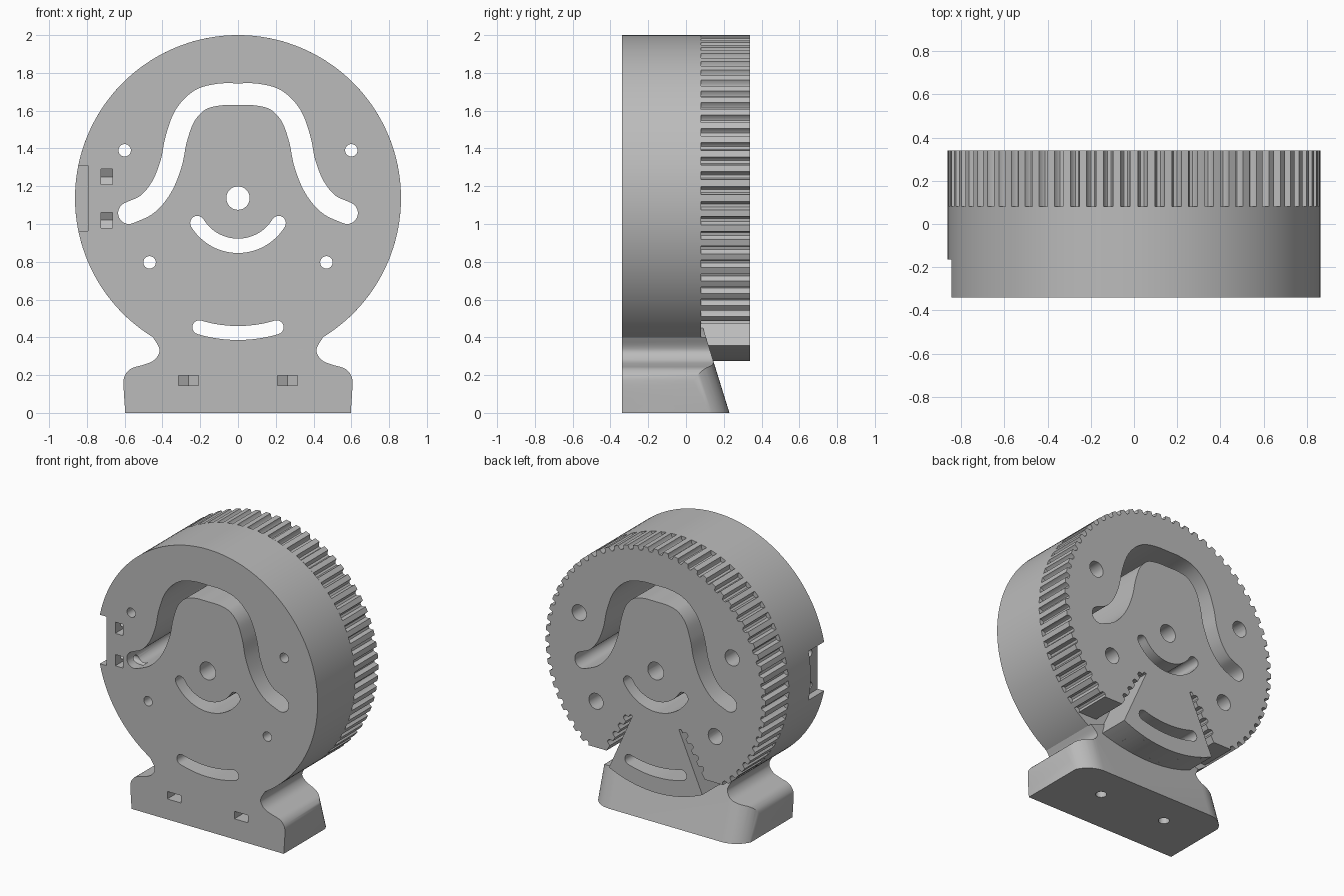
import bpy, bmesh, math
from math import sin, cos, pi
from mathutils import Vector

if "Cube" in bpy.data.objects:
    bpy.data.objects.remove(bpy.data.objects["Cube"])

R, CZ = 0.863, 1.137          # wheel radius and axle height
FRONT, MID, BACK = -0.34, 0.08, 0.34

grey = bpy.data.materials.new("plain_grey")
grey.use_nodes = True
grey.diffuse_color = (0.5, 0.5, 0.5, 1)
grey.node_tree.nodes["Principled BSDF"].inputs["Base Color"].default_value = (0.5, 0.5, 0.5, 1)

AXES = {"y": lambda u, v, w: (u, w, v),
        "z": lambda u, v, w: (u, v, w),
        "x": lambda u, v, w: (w, v, u)}


def prism(name, pts, lo, hi, axis="y", skew=0.0):
    """Extrude a closed outline along an axis; skew slides the far cap in v."""
    bm = bmesh.new()
    put = AXES[axis]
    a = [bm.verts.new(put(u, v, lo)) for u, v in pts]
    b = [bm.verts.new(put(u, v + skew, hi)) for u, v in pts]
    bm.faces.new(a)
    bm.faces.new(b)
    for i in range(len(pts)):
        j = (i + 1) % len(pts)
        bm.faces.new((a[i], a[j], b[j], b[i]))
    bmesh.ops.recalc_face_normals(bm, faces=bm.faces)
    me = bpy.data.meshes.new(name)
    bm.to_mesh(me)
    bm.free()
    me.materials.append(grey)
    ob = bpy.data.objects.new(name, me)
    bpy.context.collection.objects.link(ob)
    return ob


def boolean(ob, tool, op="DIFFERENCE", keep=False):
    mod = ob.modifiers.new("bool", "BOOLEAN")
    mod.operation, mod.solver, mod.object = op, "EXACT", tool
    bpy.context.view_layer.objects.active = ob
    bpy.ops.object.modifier_apply(modifier=mod.name)
    if not keep:
        bpy.data.objects.remove(tool)


def circle(cu, cv, r, n=32):
    return [(cu + r * cos(2 * pi * i / n), cv + r * sin(2 * pi * i / n)) for i in range(n)]


def band(path, r):
    """Outline of a round-ended slot around a centre path."""
    p = [Vector(q) for q in path]
    tang = [(p[min(i + 1, len(p) - 1)] - p[max(i - 1, 0)]).normalized() for i in range(len(p))]
    side = [Vector((-t.y, t.x)) * r for t in tang]

    def cap(c, s, t):
        return [c + s * cos(k * pi / 10) + t * r * sin(k * pi / 10) for k in range(1, 10)]
    out = [c + s for c, s in zip(p, side)] + cap(p[-1], side[-1], tang[-1])
    out += [c - s for c, s in zip(p[::-1], side[::-1])] + cap(p[0], -side[0], -tang[0])
    return [tuple(q) for q in out]


def spline(keys, steps=6):
    """Smooth curve through key points."""
    k = [Vector(q) for q in keys]
    k = [2 * k[0] - k[1]] + k + [2 * k[-1] - k[-2]]
    out = []
    for a, b, c, d in zip(k, k[1:], k[2:], k[3:]):
        for s in range(steps):
            t = s / steps
            out.append(0.5 * (2 * b + (c - a) * t + (2 * a - 5 * b + 4 * c - d) * t * t
                              + (3 * b - a - 3 * c + d) * t ** 3))
    return [tuple(q) for q in out] + [tuple(keys[-1])]


def mirrored(half):
    """Mirror a half outline or path across x = 0."""
    return [(-x, z) for x, z in half[::-1]] + [q for q in half if q[0] > 1e-6]


def arc_path(r, half, n=24):
    return [(r * sin(half * (2 * i / n - 1)), CZ - r * cos(half * (2 * i / n - 1)))
            for i in range(n + 1)]


# Front drum joined to the foot
body = prism("drum_and_foot", circle(0, CZ, R, 144), FRONT, MID)
flank = spline([(0.597, 0), (0.606, 0.15), (0.598, 0.2), (0.565, 0.235), (0.51, 0.252),
                (0.45, 0.275), (0.418, 0.315), (0.42, 0.35), (0.45, 0.4)], 4)
foot = prism("foot", mirrored([(0.3, 0.46)] + flank[::-1])[::-1], FRONT, 0.4)
rad = 0.17
corner = [(0.61 - rad + rad * cos(k * pi / 20), 0.23 - rad + rad * sin(k * pi / 20))
          for k in range(11)]
plan = [(0.61, -0.8)] + corner
plan = plan + [(-x, y) for x, y in plan[::-1]]
boolean(foot, prism("foot_plan", plan, 0, 0.6, "z", -0.186), "INTERSECT")
boolean(body, foot, "UNION")

# Toothed rear wheel
TEETH = 68
GROOVE = ((-0.022, 0), (-0.016, 0.022), (-0.008, 0.03), (0.008, 0.03), (0.016, 0.022), (0.022, 0))
rim = []
for k in range(TEETH):
    mid = pi / 2 + 2 * pi * (k + 0.5) / TEETH
    rim.append((R * cos(mid - pi / TEETH), CZ + R * sin(mid - pi / TEETH)))
    for s, d in GROOVE:
        a = mid + s / R
        rim.append(((R - d) * cos(a), CZ + (R - d) * sin(a)))
wheel = prism("toothed_wheel", rim, MID, BACK)

# Smooth sector at the bottom, replacing the grooves there
half = math.atan2(0.375, CZ - 0.36)
sector = [(0, 0.7)] + [(R * sin(half * k / 16), CZ - R * cos(half * k / 16))
                       for k in range(-16, 17)]
boolean(wheel, prism("sector", sector, MID, BACK), "UNION")

# Belt slots with toothed outer walls on both sides of the sector
p, q = Vector((0.2, 0.775)), Vector((0.385, 0.47))
along = (q - p).normalized()
out = Vector((-along.y, along.x))
wall = [p]
for k in range(4):
    for s, d in GROOVE:
        wall.append(p + along * (0.045 + 0.08 * k + s) + out * d)
wall += [q, Vector((0.9, 0.47)), Vector((0.9, 0.1)), Vector((0.48, 0.1)), Vector((0.182, 0.77))]
for sign in (1, -1):
    boolean(wheel, prism("belt_slot", [(sign * v.x, v.y) for v in wall], -0.1, 0.6))

# Openings through drum and wheel
cam = mirrored(spline([(0, 1.687), (0.1, 1.685), (0.2, 1.657), (0.28, 1.575), (0.327, 1.45),
                       (0.354, 1.32), (0.405, 1.195), (0.48, 1.105), (0.577, 1.058)]))
outlines = [band(cam, 0.058),
            band(arc_path(0.2525, 1.02), 0.038),
            band(arc_path(0.714, 0.291), 0.037),
            circle(0, CZ, 0.062)]
for outline in outlines:
    tool = prism("opening", outline, -0.6, 0.6)
    boolean(body, tool, keep=True)
    boolean(wheel, tool)
for x, z in ((0.6, 1.39), (-0.6, 1.39), (0.468, 0.797), (-0.468, 0.797)):
    boolean(body, prism("bolt_hole", circle(x, z, 0.033, 24), -0.6, 0.6))
    boolean(wheel, prism("bolt_recess", circle(x, z, 0.056, 24), -0.1, 0.6))


def nut_outline(c, w, depth):
    return [(c - w, -0.5), (c + w, -0.5), (c + w, depth), (c, depth + 0.58 * w), (c - w, depth)]


# Nut pockets and screw holes in the foot
for x in (-0.263, 0.263):
    boolean(body, prism("nut_pocket", nut_outline(x, 0.053, 0.015), 0.145, 0.198, "z"))
    boolean(body, prism("foot_screw", circle(x, -0.015, 0.036, 24), -0.1, 0.25, "z"))

# Side notch with its nut pockets and screw holes
notch = [(-1, 0.963), (-0.795, 0.963), (-0.795, 1.31), (-1, 1.31)]
boolean(body, prism("side_notch", notch, -0.6, -0.165))
for z in (1.25, 1.02):
    boolean(body, prism("side_nut", nut_outline(z, 0.04, -0.23), -0.725, -0.665, "x"))
    boolean(body, prism("side_screw", circle(z, -0.25, 0.026, 24), -1, -0.55, "x"))

# Smooth shading with sharp edges kept
for ob in bpy.context.view_layer.objects:
    ob.select_set(ob in (body, wheel))
bpy.context.view_layer.objects.active = body
bpy.ops.object.shade_smooth_by_angle(angle=math.radians(30))
